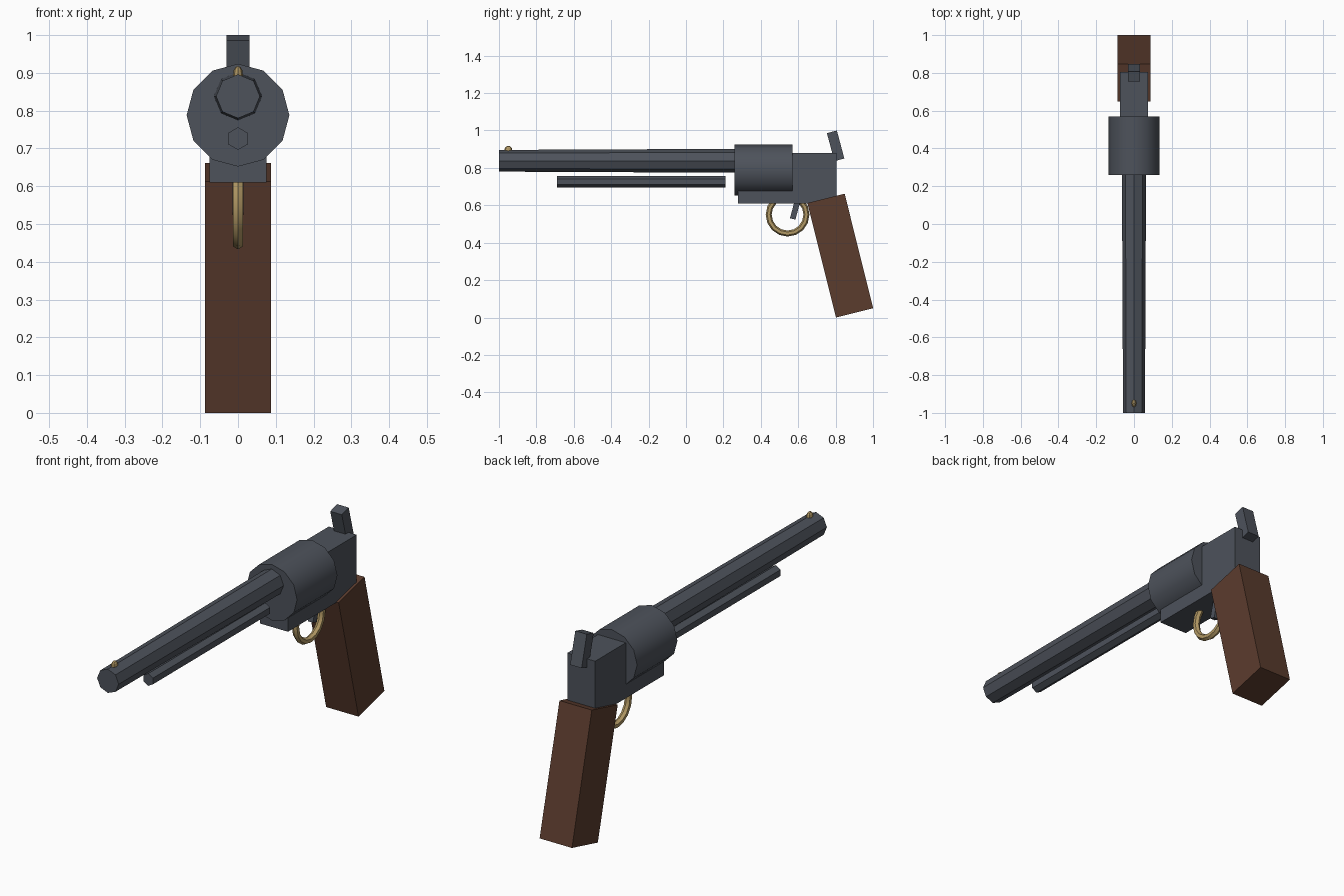
import bpy
from math import pi, radians

if "Cube" in bpy.data.objects:
    bpy.data.objects.remove(bpy.data.objects["Cube"])


def material(name, rgb):
    m = bpy.data.materials.new(name)
    m.diffuse_color = (*rgb, 1)
    m.use_nodes = True
    m.node_tree.nodes["Principled BSDF"].inputs["Base Color"].default_value = m.diffuse_color
    return m


STEEL = material("dark_steel", (0.075, 0.085, 0.105))
WOOD = material("dark_wood", (0.105, 0.045, 0.027))
BRASS = material("brass", (0.45, 0.32, 0.13))


def finish(name, mat, smooth=None):
    ob = bpy.context.object
    ob.name = ob.data.name = name
    ob.data.materials.append(mat)
    bpy.ops.object.transform_apply(location=False, rotation=True, scale=True)
    if smooth:
        bpy.ops.object.shade_smooth_by_angle(angle=radians(smooth))
    return ob


def box(name, mat, y, z, size, tilt=0.0):
    """Box centred on x = 0; a positive tilt leans its top toward the muzzle."""
    bpy.ops.mesh.primitive_cube_add(size=1, location=(0, y, z),
                                    rotation=(radians(tilt), 0, 0))
    bpy.context.object.scale = size
    return finish(name, mat)


def rod(name, mat, sides, y0, y1, z, r_front, r_back, smooth=None):
    """Prism along y with a corner at the top."""
    bpy.ops.mesh.primitive_cone_add(vertices=sides, radius1=r_back, radius2=r_front,
                                    depth=y1 - y0, location=(0, (y0 + y1) / 2, z),
                                    rotation=(pi / 2, 0, 0))
    return finish(name, mat, smooth)


# Barrel, rod under the barrel, and cylinder
rod("barrel", STEEL, 8, -1.0, 0.30, 0.838, 0.058, 0.064)
rod("ejector_rod", STEEL, 6, -0.69, 0.21, 0.726, 0.03, 0.03)
rod("cylinder", STEEL, 12, 0.26, 0.57, 0.788, 0.136, 0.136, smooth=35)

# Frame, hammer and grip
box("frame", STEEL, 0.541, 0.745, (0.15, 0.528, 0.27))
box("hammer", STEEL, 0.80, 0.918, (0.062, 0.055, 0.155), 15)
box("grip", WOOD, 0.825, 0.331, (0.174, 0.205, 0.631), 14)

# Trigger and its round guard
box("trigger", STEEL, 0.586, 0.585, (0.028, 0.03, 0.12), -15)
bpy.ops.mesh.primitive_torus_add(major_segments=16, minor_segments=6,
                                 major_radius=0.101, minor_radius=0.016,
                                 location=(0, 0.543, 0.55), rotation=(0, pi / 2, 0))
finish("trigger_guard", BRASS, smooth=35)

# Front sight bead
bpy.ops.mesh.primitive_uv_sphere_add(segments=8, ring_count=6, radius=1,
                                     location=(0, -0.95, 0.896))
bpy.context.object.scale = (0.013, 0.021, 0.022)
finish("front_sight", BRASS)
